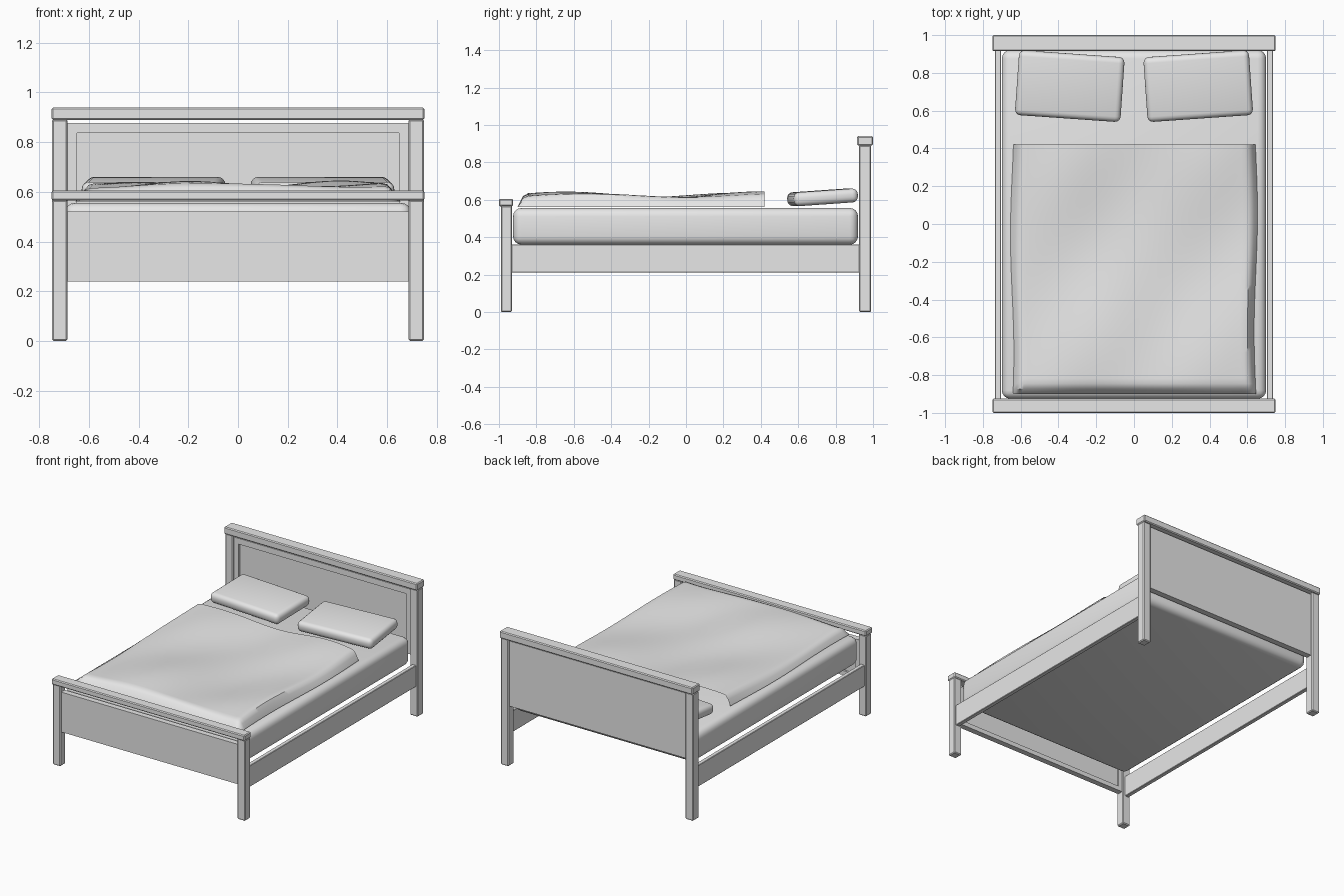
import bpy, bmesh, math
from mathutils import Matrix, Vector

if "Cube" in bpy.data.objects:
    bpy.data.objects.remove(bpy.data.objects["Cube"])

grey = bpy.data.materials.new("light_grey")
grey.diffuse_color = (0.8, 0.8, 0.8, 1)
grey.use_nodes = True
grey.node_tree.nodes["Principled BSDF"].inputs["Base Color"].default_value = grey.diffuse_color


def finish(name, bm, smooth=False):
    bmesh.ops.recalc_face_normals(bm, faces=bm.faces)
    mesh = bpy.data.meshes.new(name)
    bm.to_mesh(mesh)
    bm.free()
    mesh.materials.append(grey)
    ob = bpy.data.objects.new(name, mesh)
    bpy.context.collection.objects.link(ob)
    if smooth:
        bpy.ops.object.select_all(action='DESELECT')
        ob.select_set(True)
        bpy.context.view_layer.objects.active = ob
        bpy.ops.object.shade_smooth_by_angle(angle=math.radians(40))
    return ob


def box_mesh(lo, hi):
    lo, hi = Vector(lo), Vector(hi)
    bm = bmesh.new()
    bmesh.ops.create_cube(bm, size=1, matrix=Matrix.Translation((lo + hi) / 2)
                          @ Matrix.Diagonal((*(hi - lo), 1)))
    return bm


def box(name, lo, hi, bevel=0.004, segments=1, smooth=False):
    bm = box_mesh(lo, hi)
    bmesh.ops.bevel(bm, geom=bm.edges[:], offset=bevel, segments=segments,
                    profile=0.5, affect='EDGES')
    return finish(name, bm, smooth)


def framed_panel(name, lo, hi, side, border, depth):
    """Board with a recessed field on the face that looks along side * y."""
    bm = box_mesh(lo, hi)
    bm.normal_update()
    face = max(bm.faces, key=lambda f: f.normal.y * side)
    bmesh.ops.inset_individual(bm, faces=[face], thickness=border)
    ring = bmesh.ops.extrude_discrete_faces(bm, faces=[face])["faces"][0]
    bmesh.ops.translate(bm, verts=ring.verts, vec=(0, -side * depth, 0))
    return finish(name, bm)


# Legs and side rails on both sides
for s, tag in ((-1, "left"), (1, "right")):
    x0, x1 = sorted((s * 0.687, s * 0.748))
    box("head_leg_" + tag, (x0, 0.925, 0), (x1, 0.99, 0.892), 0.006)
    box("foot_leg_" + tag, (x0, -0.99, 0), (x1, -0.93, 0.568), 0.006)
    r0, r1 = sorted((s * 0.705, s * 0.735))
    box("side_rail_" + tag, (r0, -0.935, 0.21), (r1, 0.93, 0.36), 0.003)

# Caps on top of both end boards
box("head_cap", (-0.75, 0.915, 0.89), (0.75, 1.0, 0.94), 0.006)
box("foot_cap", (-0.75, -1.0, 0.565), (0.75, -0.925, 0.605), 0.006)

# End boards, recessed on the faces towards the mattress
framed_panel("headboard", (-0.69, 0.935, 0.42), (0.69, 0.977, 0.878), -1, 0.058, 0.014)
framed_panel("footboard", (-0.69, -0.98, 0.24), (0.69, -0.94, 0.52), 1, 0.045, 0.012)

# Mattress
box("mattress", (-0.70, -0.925, 0.36), (0.70, 0.92, 0.556), 0.045, 4, True)

# Pillows, tilted up towards the headboard and turned slightly
for s, tag in ((-1, "left"), (1, "right")):
    pillow = box("pillow_" + tag, (-0.28, -0.172, -0.037), (0.28, 0.172, 0.037),
                 0.03, 4, True)
    pillow.location = (s * 0.34, 0.73, 0.613)
    pillow.rotation_euler = (math.radians(4), 0, math.radians(4 * s))


# Blanket: wavy sheet whose side and foot edges drop to the mattress
def blanket_height(x, y):
    z = 0.618 + 0.012 * math.cos(7 * x + 2.5 * y + 2.6)
    z += 0.011 * math.cos(5 * (y - 0.5)) + 0.006 * math.sin(9 * x - 6 * y)
    edge = min(0.645 - abs(x), y + 0.90)
    drop = max(0.0, 1 - edge / 0.05) ** 2
    return z + (0.562 - z) * drop


nx, ny = 48, 48
bm = bmesh.new()
bmesh.ops.create_grid(bm, x_segments=nx, y_segments=ny, size=1)
for v in bm.verts:
    u = math.sin(v.co.x * math.pi / 2) * 0.35 + v.co.x * 0.65
    x, y = u * 0.645, -0.24 + 0.66 * v.co.y
    z = blanket_height(x, y)
    wobble = 0.009 * math.sin(5 * y + 2 * x) * abs(u) ** 4
    v.co = (x + wobble, y, z)
finish("blanket", bm, True)
for f in bpy.data.objects["blanket"].data.polygons:
    if f.normal.z < 0:
        f.flip()
